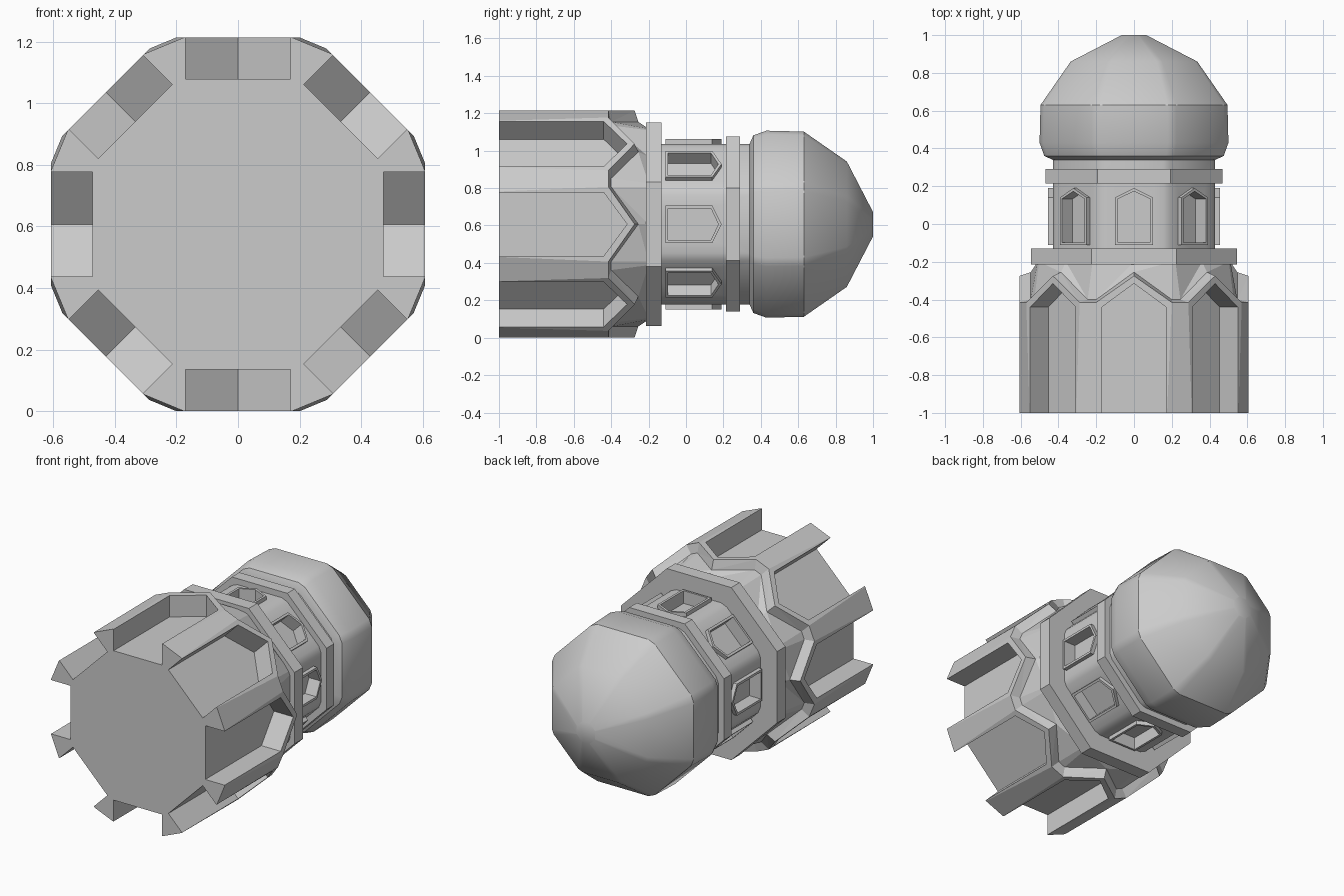
import bpy, bmesh, math
from mathutils import Vector

cube = bpy.data.objects.get("Cube")
if cube:
    bpy.data.objects.remove(cube, do_unlink=True)

AXIS = 0.607                      # height of the tower axis, also the outer apothem
OCT = math.tan(math.pi / 8)       # half side / apothem of a plain octagon
CHAMFER = 0.36                    # same ratio for an octagon with cut corners

stone = bpy.data.materials.new("grey_stone")
stone.use_nodes = True
GREY = (0.6, 0.6, 0.6, 1)
stone.diffuse_color = GREY
stone.node_tree.nodes["Principled BSDF"].inputs["Base Color"].default_value = GREY


def place(k, x, apothem, y):
    """Point on side k of the octagon: x along the side, y along the axis."""
    t = k * math.pi / 4
    return Vector((x * math.cos(t) + apothem * math.sin(t), y,
                   AXIS + apothem * math.cos(t) - x * math.sin(t)))


def ring(apothem, ratio, y):
    h = apothem * ratio
    return [place(k, x, apothem, y) for k in range(8) for x in (-h, h)]


def gable_ring(apothem, h, valley, peak):
    return [place(k, x, apothem, y) for k in range(8)
            for x, y in ((-h, valley), (0, peak), (h, valley))]


def add_loft(bm, rings):
    loops = [[bm.verts.new(p) for p in r] for r in rings]
    n = len(loops[0])
    for a, b in zip(loops, loops[1:]):
        for i in range(n):
            j = (i + 1) % n
            bm.faces.new((a[i], a[j], b[j], b[i]))
    bm.faces.new(loops[0])
    bm.faces.new(loops[-1])


def finish(name, bm):
    bmesh.ops.remove_doubles(bm, verts=bm.verts, dist=0.0005)
    bmesh.ops.connect_verts_nonplanar(bm, angle_limit=0.01, faces=bm.faces)
    bmesh.ops.recalc_face_normals(bm, faces=bm.faces)
    mesh = bpy.data.meshes.new(name)
    bm.to_mesh(mesh)
    bm.free()
    mesh.materials.append(stone)
    obj = bpy.data.objects.new(name, mesh)
    bpy.context.collection.objects.link(obj)
    return obj


def solid(name, rings):
    bm = bmesh.new()
    add_loft(bm, rings)
    return finish(name, bm)


def arches(name, half, bottom, shoulder, peak, inner, outer):
    """Pointed arch prisms on all eight sides."""
    outline = [(-half, bottom), (half, bottom), (half, shoulder), (0, peak), (-half, shoulder)]
    bm = bmesh.new()
    for k in range(8):
        add_loft(bm, [[place(k, x, a, y) for x, y in outline] for a in (inner, outer)])
    return finish(name, bm)


def activate(obj):
    bpy.ops.object.select_all(action="DESELECT")
    obj.select_set(True)
    bpy.context.view_layer.objects.active = obj


def cut(obj, cutter):
    mod = obj.modifiers.new("cut", "BOOLEAN")
    mod.operation = "DIFFERENCE"
    mod.solver = "EXACT"
    mod.object = cutter
    activate(obj)
    bpy.ops.object.modifier_apply(modifier=mod.name)


# Base: column with a zigzag of gables, sloping in to the first collar
base = solid("base", [
    gable_ring(AXIS, 0.175, -1, -1),
    gable_ring(AXIS, 0.2, -0.415, -0.275),
    gable_ring(0.547, 0.2, -0.40, -0.255),
    gable_ring(0.51, 0.2, -0.2, -0.2),
])
niche_cutter = arches("niche_cutter", 0.17, -1.2, -0.44, -0.315, 0.472, 0.7)
cut(base, niche_cutter)

# Drum with eight recessed windows and raised frames
drum = solid("drum", [ring(0.43, CHAMFER, y) for y in (-0.18, 0.35)])
frames = arches("window_frames", 0.1, -0.11, 0.14, 0.19, 0.4, 0.455)
window_cutter = arches("window_cutter", 0.085, -0.097, 0.133, 0.173, 0.375, 0.6)
cut(drum, window_cutter)
cut(frames, window_cutter)

# Collars
solid("lower_collar", [ring(0.545, OCT, y) for y in (-0.215, -0.13)])
solid("upper_collar", [ring(0.468, OCT, y) for y in (0.215, 0.29)])

# Dome with a small flat tip
PROFILE = [(0.43, 0.34), (0.475, 0.36), (0.5, 0.43), (0.495, 0.63), (0.335, 0.86), (0.065, 1)]
dome = solid("dome", [ring(r, CHAMFER, y) for r, y in PROFILE])

for part in (drum, dome):
    activate(part)
    bpy.ops.object.shade_smooth_by_angle(angle=math.radians(30))

for helper in (niche_cutter, window_cutter):
    bpy.data.objects.remove(helper, do_unlink=True)
